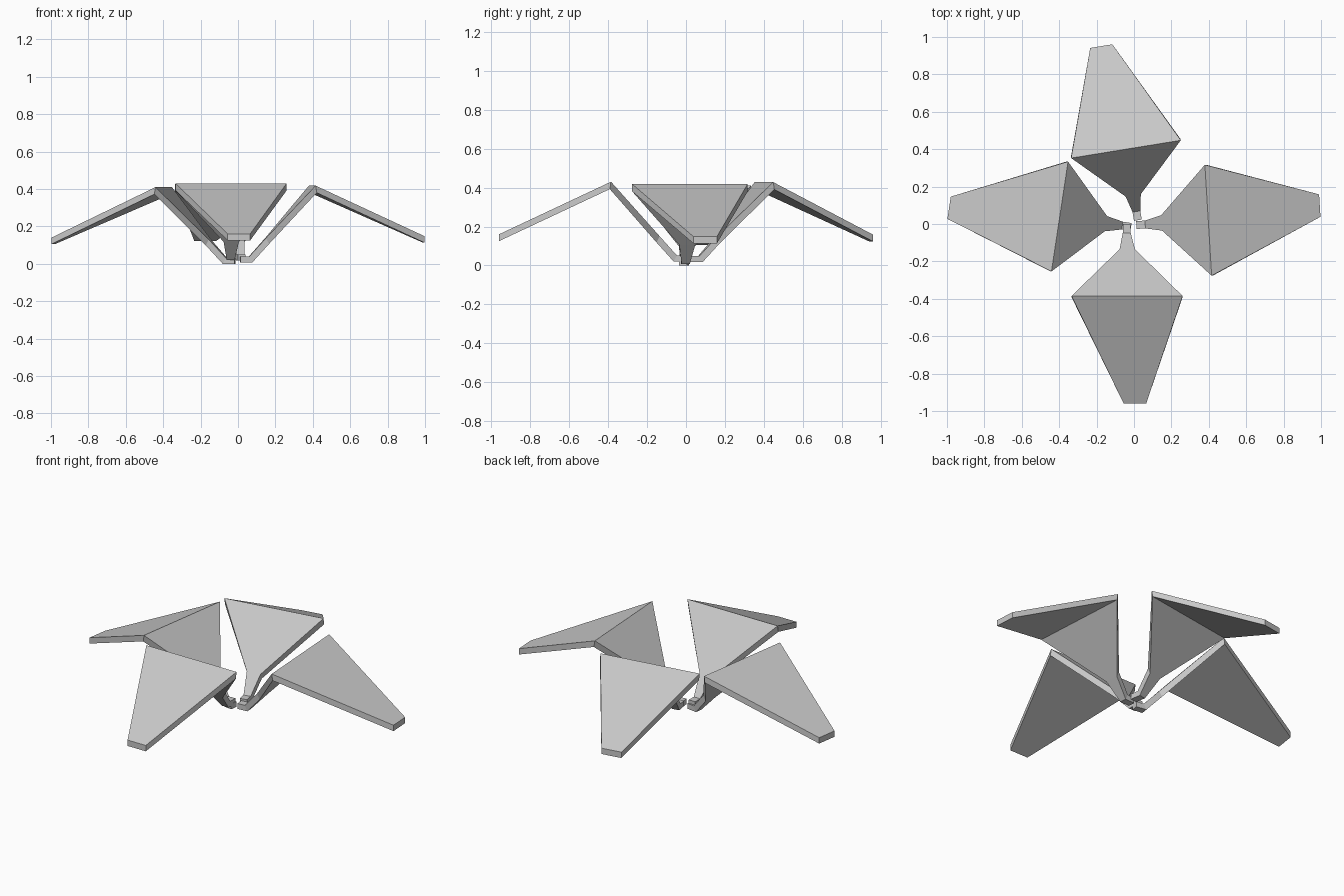
import bpy
import bmesh
from math import radians

cube = bpy.data.objects.get("Cube")
if cube:
    bpy.data.objects.remove(cube, do_unlink=True)

grey = bpy.data.materials.new("plain grey")
grey.use_nodes = True
colour = (0.58, 0.58, 0.58, 1)
grey.diffuse_color = colour
grey.node_tree.nodes["Principled BSDF"].inputs["Base Color"].default_value = colour


def make_leaf(name, fold_centre, angle, reach):
    """Bent slab with its origin on the fold, pointing outward along local -y."""
    # Each station: side offset, half width, top (y, z), underside (y, z)
    stations = [
        (-0.002, 0.021, (0.385, -0.378), (0.385, -0.41)),    # foot
        (-0.002, 0.021, (0.338, -0.378), (0.322, -0.41)),    # ankle bend
        (0.001, 0.041, (0.25, -0.28), (0.234, -0.312)),      # neck
        (0.0, 0.297, (0.0, 0.0), (-0.006, -0.038)),          # fold
        (0.042, 0.06, (-reach, -0.27), (-reach, -0.305)),    # tip
    ]
    bm = bmesh.new()
    rings = []
    for x, w, (ty, tz), (by, bz) in stations:
        corners = [(x - w, ty, tz), (x + w, ty, tz), (x + w, by, bz), (x - w, by, bz)]
        rings.append([bm.verts.new(c) for c in corners])
    for a, b in zip(rings, rings[1:]):
        for i in range(4):
            j = (i + 1) % 4
            bm.faces.new((a[i], a[j], b[j], b[i]))
    bm.faces.new(rings[0])
    bm.faces.new(rings[-1])
    bmesh.ops.recalc_face_normals(bm, faces=bm.faces)
    mesh = bpy.data.meshes.new(name)
    bm.to_mesh(mesh)
    bm.free()
    mesh.materials.append(grey)
    leaf = bpy.data.objects.new(name, mesh)
    leaf.location = fold_centre
    leaf.rotation_euler.z = radians(angle)
    bpy.context.collection.objects.link(leaf)


# Four leaves around the middle, each turned slightly differently
make_leaf("front_leaf", (-0.037, -0.385, 0.43), 0, 0.575)
make_leaf("left_leaf", (0.397, 0.02, 0.418), 93.5, 0.6)
make_leaf("back_leaf", (-0.043, 0.4, 0.428), 189.2, 0.565)
make_leaf("right_leaf", (-0.397, 0.04, 0.41), 261.4, 0.592)
